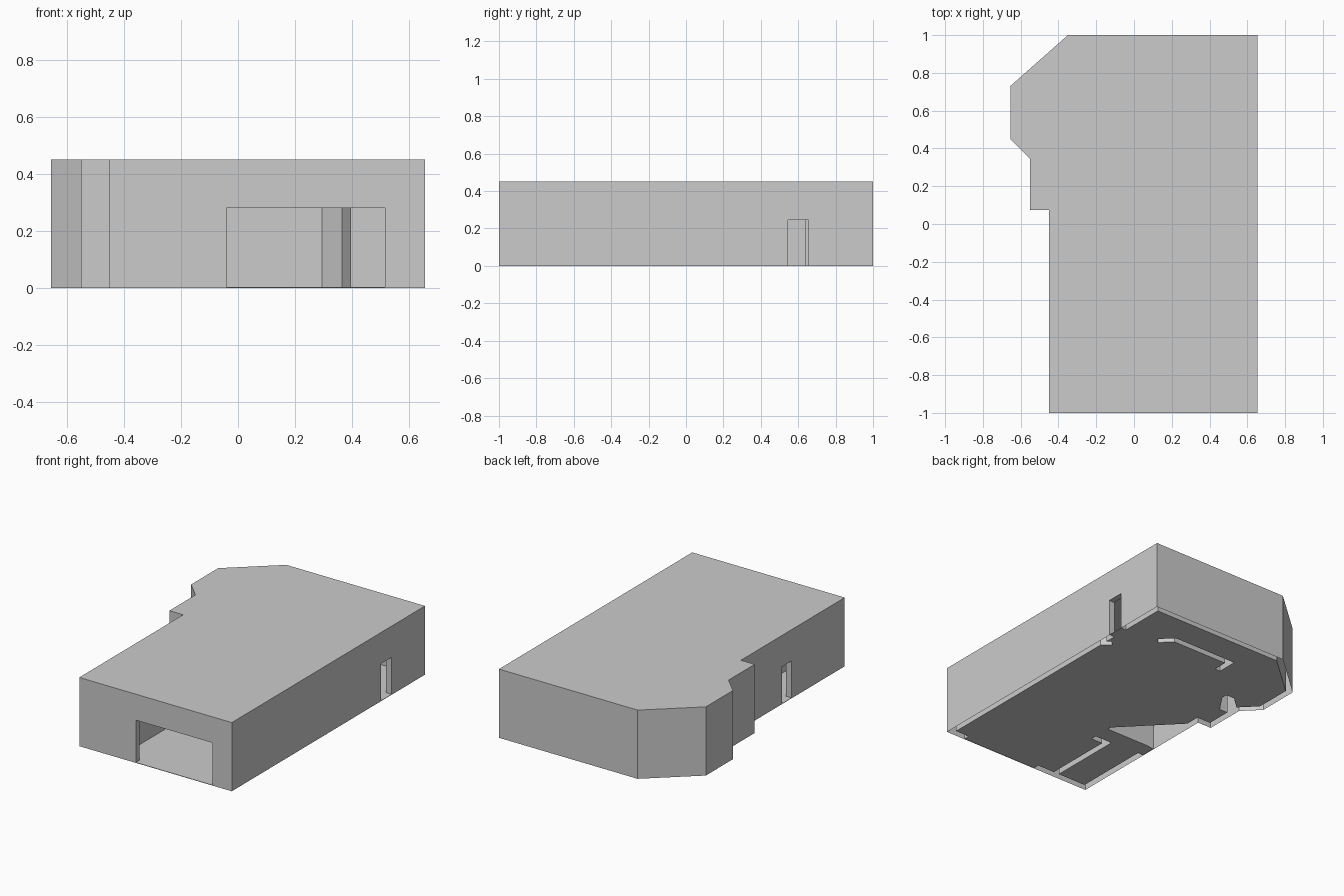
import bpy, bmesh

if "Cube" in bpy.data.objects:
    bpy.data.objects.remove(bpy.data.objects["Cube"])

H = 0.45          # building height
FLOOR = 0.003     # floor level
CEIL = 0.41       # inner ceiling level


def prism(name, pts, z0, z1):
    """Extruded polygon between two heights."""
    bm = bmesh.new()
    face = bm.faces.new([bm.verts.new((x, y, z0)) for x, y in pts])
    top = bmesh.ops.extrude_face_region(bm, geom=[face])
    bmesh.ops.translate(bm, vec=(0, 0, z1 - z0),
                        verts=[v for v in top["geom"] if isinstance(v, bmesh.types.BMVert)])
    bmesh.ops.recalc_face_normals(bm, faces=bm.faces)
    me = bpy.data.meshes.new(name)
    bm.to_mesh(me)
    bm.free()
    ob = bpy.data.objects.new(name, me)
    bpy.context.collection.objects.link(ob)
    return ob


def rect(x0, x1, y0, y1):
    return [(x0, y0), (x1, y0), (x1, y1), (x0, y1)]


def subtract(ob, cutter):
    """Cut one solid out of another, then drop the cutter."""
    mod = ob.modifiers.new("cut", 'BOOLEAN')
    mod.operation = 'DIFFERENCE'
    mod.solver = 'EXACT'
    mod.object = cutter
    bpy.context.view_layer.update()
    dg = bpy.context.evaluated_depsgraph_get()
    me = bpy.data.meshes.new_from_object(ob.evaluated_get(dg))
    ob.modifiers.clear()
    ob.data = me
    bpy.data.objects.remove(cutter)


# outer mass of the building
building = prism("building_shell", [
    (-0.45, -1), (0.655, -1), (0.655, 1), (-0.35, 1), (-0.655, 0.73),
    (-0.655, 0.45), (-0.55, 0.345), (-0.55, 0.075), (-0.45, 0.075)], 0, H)

# interior space
rooms = prism("room_space", [
    (-0.41, -0.96), (0.615, -0.96), (0.615, 0.96), (-0.335, 0.96), (-0.615, 0.712),
    (-0.615, 0.467), (-0.51, 0.362), (-0.51, 0.115), (-0.41, 0.115)], FLOOR, CEIL)

# inner walls that stay solid
walls = {
    "garage_wall": [(-0.205, -0.98), (-0.165, -0.98), (-0.165, -0.50), (-0.08, -0.50),
                    (-0.08, -0.46), (-0.205, -0.46)],
    "diagonal_block": [(-0.45, -0.345), (-0.08, -0.345), (-0.08, -0.32), (-0.45, 0.06)],
    "rear_wall": [(0.365, 0.665), (0.395, 0.695), (0.315, 0.775), (-0.15, 0.775),
                  (-0.15, 0.64), (-0.11, 0.64), (-0.11, 0.735), (0.295, 0.735)],
    "right_stub": [(0.64, 0.39), (0.56, 0.46), (0.59, 0.49), (0.64, 0.45)],
    "left_stub": [(-0.54, 0.28), (-0.45, 0.28), (-0.37, 0.40), (-0.37, 0.44),
                  (-0.43, 0.44), (-0.54, 0.34)],
}
for name, pts in walls.items():
    subtract(rooms, prism(name, pts, -0.1, 0.5))
subtract(rooms, prism("lintel", rect(-0.118, -0.082, -0.48, -0.33), 0.245, 0.5))
subtract(building, rooms)

# garage door, right door, left door
doors = [(-0.04, 0.515, -1.1, -0.94, 0.28),
         (0.6, 0.75, 0.545, 0.655, 0.245),
         (-0.55, -0.39, -0.45, -0.35, 0.245)]
for x0, x1, y0, y1, top in doors:
    subtract(building, prism("door", rect(x0, x1, y0, y1), FLOOR, top))

# open underside between the walls, leaving the floor sheet
bm = bmesh.new()
bm.from_mesh(building.data)
under = [f for f in bm.faces if all(v.co.z < 0.001 for v in f.verts)]
bmesh.ops.delete(bm, geom=under, context='FACES')
bm.to_mesh(building.data)
bm.free()
